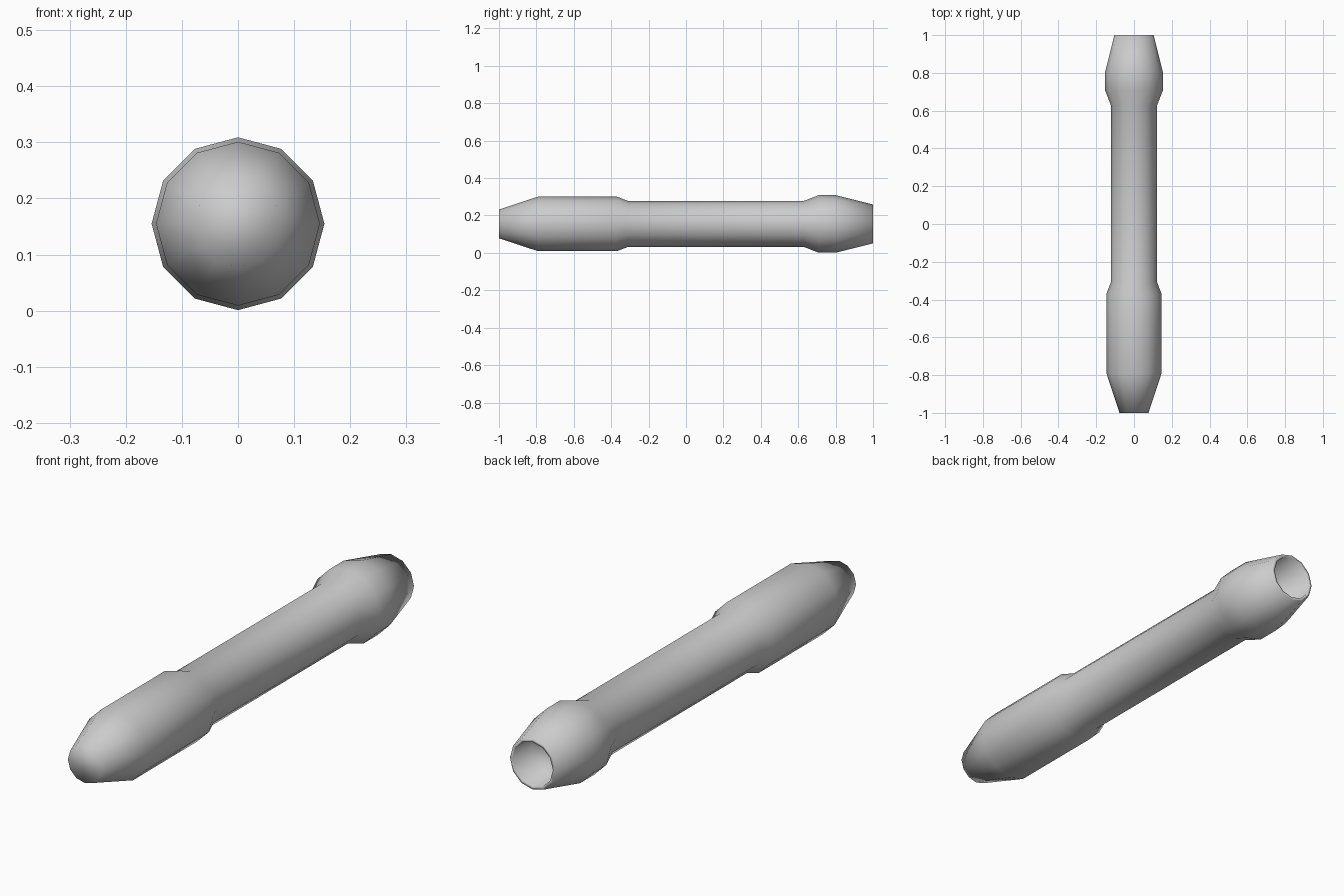
import bpy, bmesh, math

if "Cube" in bpy.data.objects:
    bpy.data.objects.remove(bpy.data.objects["Cube"])

SIDES = 12
CZ = 0.155

# Profile along y: (y, radius), front tip to hollow rear socket
PROFILE = [(-1.0, 0.077), (-0.79, 0.146), (-0.37, 0.146), (-0.31, 0.123),
           (0.63, 0.123), (0.71, 0.154), (0.80, 0.154), (1.0, 0.104),
           (1.0, 0.092), (0.88, 0.088)]

bm = bmesh.new()


def ring(y, r):
    return [bm.verts.new((r * math.sin(2 * math.pi * i / SIDES), y,
                          CZ + r * math.cos(2 * math.pi * i / SIDES)))
            for i in range(SIDES)]


# Lathed body
rings = [ring(y, r) for y, r in PROFILE]
for a, b in zip(rings, rings[1:]):
    for i in range(SIDES):
        j = (i + 1) % SIDES
        bm.faces.new((a[i], a[j], b[j], b[i]))

# Front tip cap and socket floor
bm.faces.new(rings[0])
bm.faces.new(rings[-1])
bmesh.ops.recalc_face_normals(bm, faces=bm.faces)

# Smooth shading all over
for f in bm.faces:
    f.smooth = True

mesh = bpy.data.meshes.new("tube_body")
bm.to_mesh(mesh)
bm.free()
obj = bpy.data.objects.new("tube_body", mesh)
bpy.context.collection.objects.link(obj)
